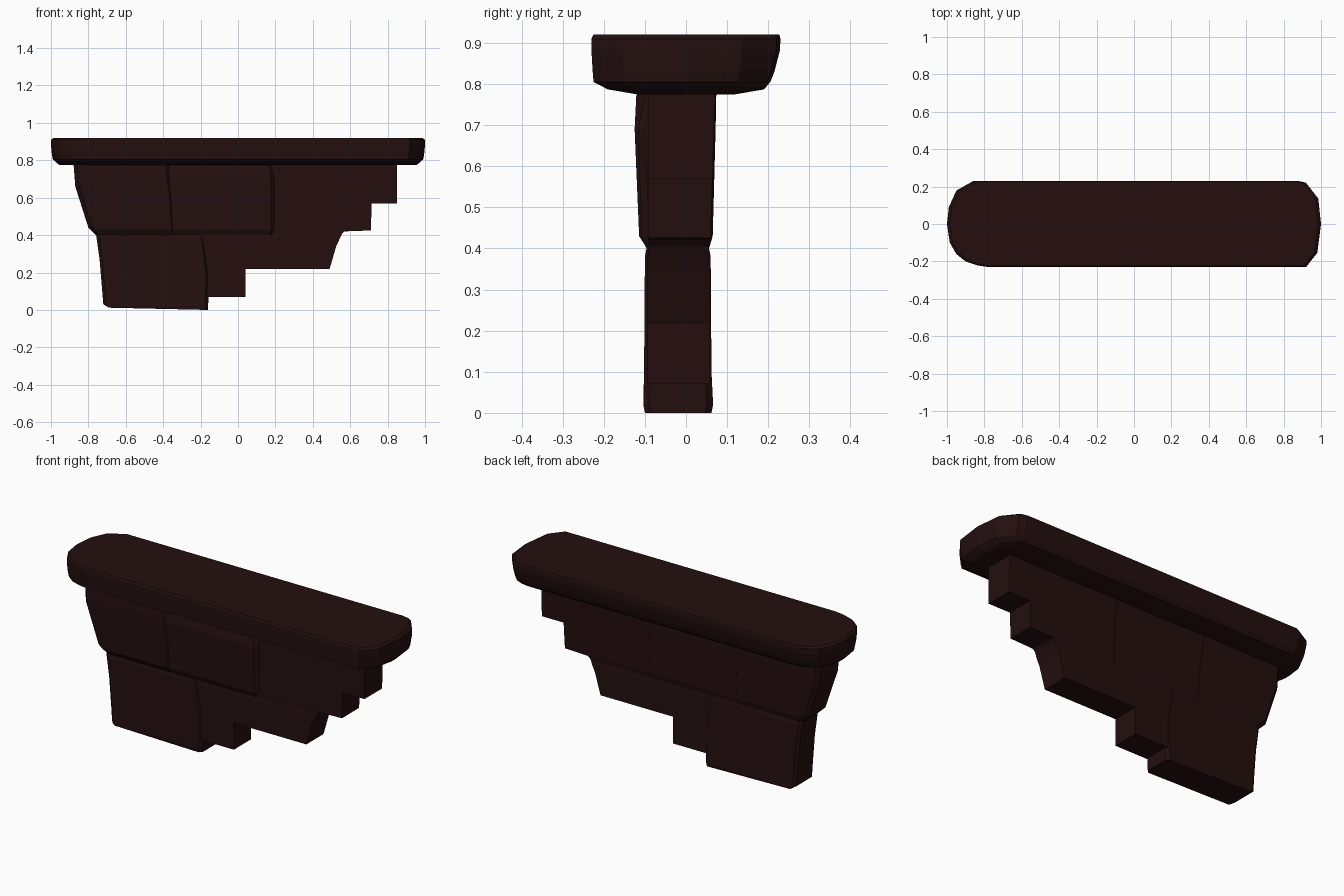
import bpy, bmesh
from mathutils import Vector

if "Cube" in bpy.data.objects:
    bpy.data.objects.remove(bpy.data.objects["Cube"])

wood = bpy.data.materials.new("dark maroon")
wood.diffuse_color = (0.018, 0.0048, 0.0048, 1)
wood.use_nodes = True
wood.node_tree.nodes["Principled BSDF"].inputs["Base Color"].default_value = wood.diffuse_color


def finish(name, bm):
    bmesh.ops.recalc_face_normals(bm, faces=bm.faces)
    me = bpy.data.meshes.new(name)
    bm.to_mesh(me)
    bm.free()
    me.materials.append(wood)
    ob = bpy.data.objects.new(name, me)
    bpy.context.collection.objects.link(ob)
    return ob


def interp(levels, z):
    """Front and back y at height z, from (z, front, back) rows."""
    if z <= levels[0][0]:
        return levels[0][1:]
    for a, b in zip(levels, levels[1:]):
        if z <= b[0]:
            t = (z - a[0]) / (b[0] - a[0])
            return [a[i] + t * (b[i] - a[i]) for i in (1, 2)]
    return levels[-1][1:]


def block(name, outline, levels, chamfer=0.0):
    """Prism from an x-z outline whose thickness varies with height."""
    bm = bmesh.new()
    front = [bm.verts.new((x, -1, z)) for x, z in outline]
    back = [bm.verts.new((x, 1, z)) for x, z in outline]
    bm.faces.new(front)
    bm.faces.new(back[::-1])
    n = len(outline)
    for i in range(n):
        j = (i + 1) % n
        bm.faces.new((front[i], back[i], back[j], front[j]))
    for z, _, _ in levels:
        bmesh.ops.bisect_plane(bm, geom=bm.verts[:] + bm.edges[:] + bm.faces[:],
                               dist=1e-4, plane_co=(0, 0, z), plane_no=(0, 0, 1))
    for v in bm.verts:
        v.co.y = interp(levels, v.co.z)[0 if v.co.y < 0 else 1]
    bmesh.ops.recalc_face_normals(bm, faces=bm.faces)
    bm.normal_update()
    if chamfer:
        # chamfer the upright corners only
        edges = []
        for e in bm.edges:
            if len(e.link_faces) == 2:
                a, b = (f.normal for f in e.link_faces)
                if (abs(a.x) > .6 and abs(b.y) > .6) or (abs(b.x) > .6 and abs(a.y) > .6):
                    edges.append(e)
        bmesh.ops.bevel(bm, geom=edges, offset=chamfer, segments=1,
                        affect='EDGES', clamp_overlap=True)
    return finish(name, bm)


# top slab: one outline lofted through height rings
plan = [(-.86, 1), (-.95, .78), (-.99, .4), (-1, 0), (-.985, -.43), (-.95, -.7),
        (-.9, -.87), (-.84, -.96), (-.78, -1), (.92, -1), (.98, -.67), (1, 0),
        (.985, .6), (.92, .96), (.88, 1)]
rings = [(.775, .955, .12, .12), (.787, .97, .19, .19), (.805, .99, .225, .205),
         (.83, .995, .227, .215), (.88, 1, .23, .228), (.91, .999, .23, .23),
         (.92, .985, .225, .227)]
bm = bmesh.new()
loops = [[bm.verts.new((x * s, y * (b if y > 0 else f), z)) for x, y in plan]
         for z, s, f, b in rings]
for lo, hi in zip(loops, loops[1:]):
    for i in range(len(plan)):
        j = (i + 1) % len(plan)
        bm.faces.new((lo[i], lo[j], hi[j], hi[i]))
bm.faces.new(loops[0])
bm.faces.new(loops[-1])
finish("top_slab", bm)

# upper course: three blocks, each a little thinner towards the right
block("upper_left_block",
      [(-.76, .40), (-.335, .40), (-.345, .6), (-.37, .79), (-.88, .79), (-.87, .66), (-.80, .44)],
      [(.40, -.095, .056), (.43, -.114, .065), (.69, -.125, .072), (.79, -.12, .074)], .02)
block("upper_middle_block",
      [(-.5, .40), (.195, .40), (.195, .70), (.18, .79), (-.5, .79)],
      [(.40, -.094, .055), (.43, -.108, .062), (.69, -.117, .07), (.79, -.098, .072)], .018)
block("upper_right_block",
      [(-.3, .40), (.55, .40), (.57, .42), (.71, .425), (.715, .57), (.85, .57), (.85, .79), (-.3, .79)],
      [(.40, -.09, .054), (.43, -.092, .06), (.79, -.092, .071)])

# lower course: a stout left block and the stepped right block
block("lower_left_block",
      [(-.69, .012), (-.16, .0), (-.155, .2), (-.185, .41), (-.76, .41), (-.74, .27), (-.72, .03)],
      [(.0, -.10, .062), (.02, -.104, .066), (.10, -.102, .062), (.38, -.10, .06), (.41, -.094, .054)], .015)
block("lower_right_block",
      [(-.3, .07), (.04, .07), (.04, .22), (.49, .22), (.525, .34), (.555, .405), (.56, .412), (-.3, .412)],
      [(.07, -.094, .058), (.38, -.094, .058), (.412, -.09, .053)])
